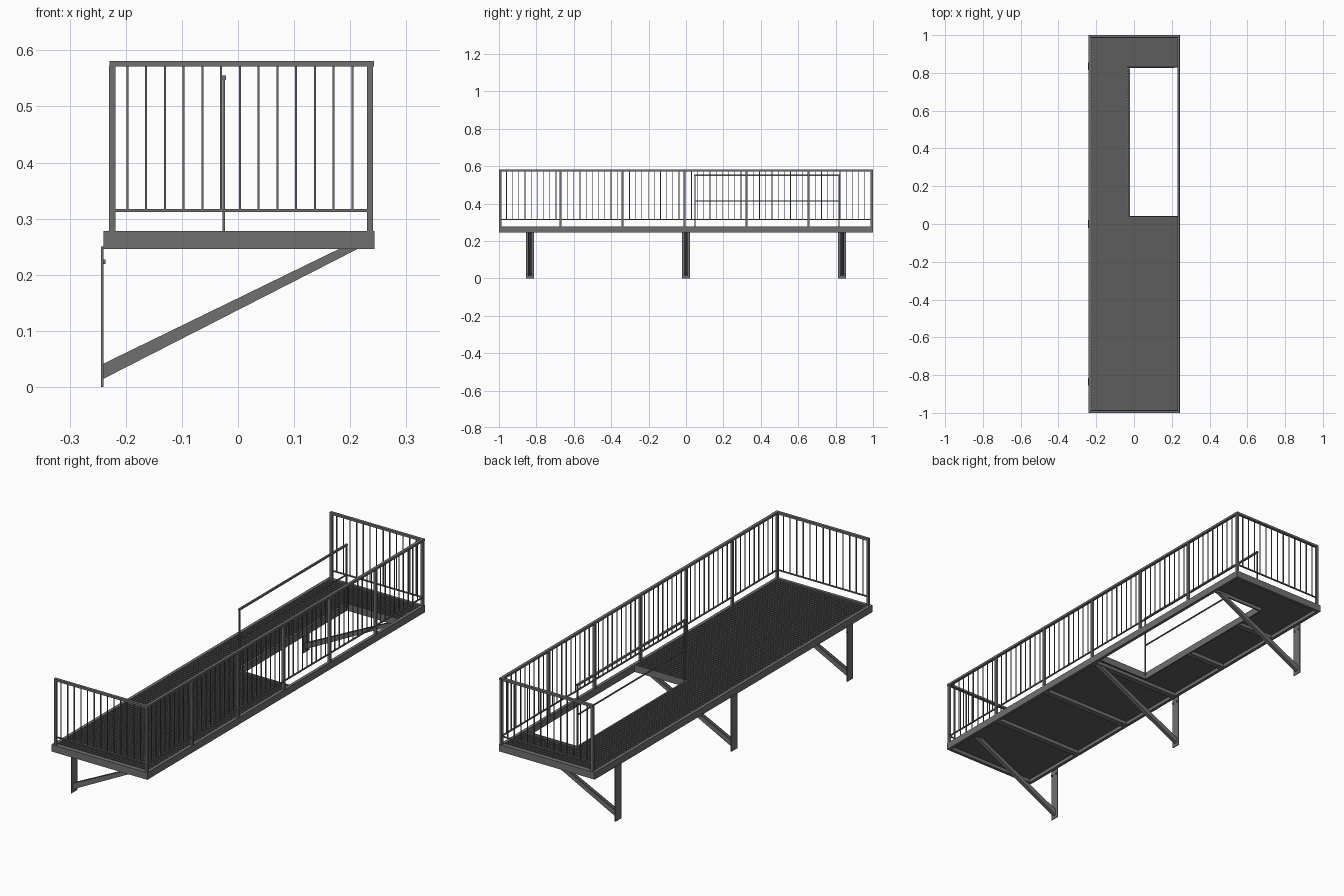
import bpy, bmesh
from mathutils import Vector

cube = bpy.data.objects.get("Cube")
if cube:
    bpy.data.objects.remove(cube, do_unlink=True)


def material(name, value):
    m = bpy.data.materials.new(name)
    m.use_nodes = True
    m.diffuse_color = (value, value, value, 1)
    m.node_tree.nodes["Principled BSDF"].inputs["Base Color"].default_value = (value, value, value, 1)
    return m


STEEL = material("grey steel", 0.16)
DECK = material("dark grey decking", 0.11)


def box(bm, x, y, z):
    """Box from three (low, high) ranges."""
    prism(bm, [(x[0], z[0]), (x[1], z[0]), (x[1], z[1]), (x[0], z[1])], y)


def prism(bm, outline, y):
    """Extrude an x-z outline along y."""
    face = bm.faces.new([bm.verts.new((px, y[0], pz)) for px, pz in outline])
    out = bmesh.ops.extrude_face_region(bm, geom=[face])
    verts = [v for v in out["geom"] if isinstance(v, bmesh.types.BMVert)]
    bmesh.ops.translate(bm, verts=verts, vec=Vector((0, y[1] - y[0], 0)))


def around(c, width):
    return (c - width / 2, c + width / 2)


def finish(bm, name, mat=STEEL):
    bmesh.ops.recalc_face_normals(bm, faces=bm.faces)
    mesh = bpy.data.meshes.new(name)
    bm.to_mesh(mesh)
    bm.free()
    mesh.materials.append(mat)
    obj = bpy.data.objects.new(name, mesh)
    bpy.context.collection.objects.link(obj)
    return obj


# Main dimensions
LEFT, RIGHT = 0.243, -0.24
BOTTOM, TOP = 0.246, 0.278
HOLE_X, HOLE_Y0, HOLE_Y1 = -0.03, 0.043, 0.828
EDGE, TRIM = 0.014, 0.007
DECK_Z = (BOTTOM, TOP)

# Outer frame
bm = bmesh.new()
for x in ((RIGHT, RIGHT + EDGE), (LEFT - EDGE, LEFT)):
    box(bm, x, (-1, 1), DECK_Z)
for y in ((-1, -1 + EDGE), (1 - EDGE, 1)):
    box(bm, (RIGHT + EDGE, LEFT - EDGE), y, DECK_Z)
finish(bm, "deck_frame")

# Trim around the stair opening
bm = bmesh.new()
box(bm, (HOLE_X - TRIM, HOLE_X), (HOLE_Y0 - TRIM, HOLE_Y1 + TRIM), DECK_Z)
for y in ((HOLE_Y0 - TRIM, HOLE_Y0), (HOLE_Y1, HOLE_Y1 + TRIM)):
    box(bm, (HOLE_X, LEFT - EDGE), y, DECK_Z)
finish(bm, "opening_trim")

# Cross beams under the deck
bm = bmesh.new()
for i in range(-2, 3):
    end = HOLE_X - TRIM if i > 0 else LEFT - EDGE
    box(bm, (RIGHT + EDGE, end), around(i / 3, 0.026), (BOTTOM, 0.263))
finish(bm, "cross_beams")

# Sheet below the slats
bm = bmesh.new()
sheet_z = (0.262, 0.27)
inner_x = (RIGHT + EDGE, LEFT - EDGE)
box(bm, inner_x, (-1 + EDGE, HOLE_Y0 - TRIM), sheet_z)
box(bm, (RIGHT + EDGE, HOLE_X - TRIM), (HOLE_Y0 - TRIM, HOLE_Y1 + TRIM), sheet_z)
box(bm, inner_x, (HOLE_Y1 + TRIM, 1 - EDGE), sheet_z)
finish(bm, "deck_sheet", DECK)

# Deck slats, shortened beside the opening
bm = bmesh.new()
count = 124
pitch = (2 - 2 * EDGE) / count
for i in range(count):
    y = -1 + EDGE + (i + 0.5) * pitch
    beside = HOLE_Y0 - TRIM - pitch / 3 < y < HOLE_Y1 + TRIM + pitch / 3
    box(bm, (RIGHT + EDGE, HOLE_X - TRIM if beside else LEFT - EDGE),
        around(y, pitch * 0.6), (0.27, 0.276))
finish(bm, "deck_slats", DECK)

# Railing: long side and both ends
RAIL_X, RAIL_Y = 0.2355, 0.993
RAIL_TOP, POST = 0.581, 0.011
LOW_RAIL = (0.312, 0.317)
BALUSTER_Z = (0.317, 0.572)
END_X = -0.224

posts, rails, balusters = bmesh.new(), bmesh.new(), bmesh.new()
step = RAIL_Y / 3
for i in range(7):
    y = -RAIL_Y + i * step
    shift = -0.008 if 0 < i < 6 else 0
    box(posts, around(RAIL_X, POST), around(y + shift, POST), (TOP, 0.572))
    if i < 6:
        for k in range(1, 10):
            box(balusters, around(RAIL_X, 0.0035),
                around(y + shift / 2 + k * step / 10, 0.0035), BALUSTER_Z)
box(rails, around(RAIL_X, 0.013), (-1, 1), (0.571, RAIL_TOP))
box(rails, around(RAIL_X, 0.006), (-RAIL_Y, RAIL_Y), LOW_RAIL)

for side in (-1, 1):
    y = side * RAIL_Y
    box(posts, around(END_X, POST), around(y, POST), (TOP, 0.572))
    box(rails, (END_X - 0.005, RAIL_X - 0.006), around(y, 0.013), (0.571, RAIL_TOP))
    box(rails, (END_X, RAIL_X), around(y, 0.006), LOW_RAIL)
    for k in range(13):
        box(balusters, around(-0.197 + k * 0.0334, 0.0035), around(y, 0.0035), BALUSTER_Z)
finish(posts, "railing_posts")
finish(rails, "railing_bars")
finish(balusters, "balusters")

# Light handrail beside the opening
bm = bmesh.new()
HAND_X = -0.0255
for y in (0.047, 0.818):
    box(bm, around(HAND_X, 0.005), around(y, 0.005), (0.265, 0.548))
box(bm, around(HAND_X, 0.008), (0.043, 0.822), (0.547, 0.555))
box(bm, around(HAND_X, 0.005), (0.047, 0.818), (0.412, 0.417))
finish(bm, "opening_handrail")

# Wall plates, bolts and channel braces
for label, y in (("front", -0.835), ("middle", 0), ("rear", 0.835)):
    bm = bmesh.new()
    box(bm, (-0.244, -0.24), around(y, 0.042), (0, 0.25))
    finish(bm, label + "_wall_plate")

    bm = bmesh.new()
    for side in (-1, 1):
        box(bm, (-0.241, -0.236), around(y + side * 0.014, 0.008), around(0.223, 0.008))
    finish(bm, label + "_bolts")

    bm = bmesh.new()
    for side in (-1, 1):
        prism(bm, [(-0.241, 0.014), (0.215, 0.247), (0.182, 0.247), (-0.241, 0.041)],
              around(y + side * 0.0075, 0.003))
    prism(bm, [(-0.241, 0.014), (0.215, 0.247), (0.207, 0.247), (-0.241, 0.018)],
          around(y, 0.013))
    finish(bm, label + "_brace")
